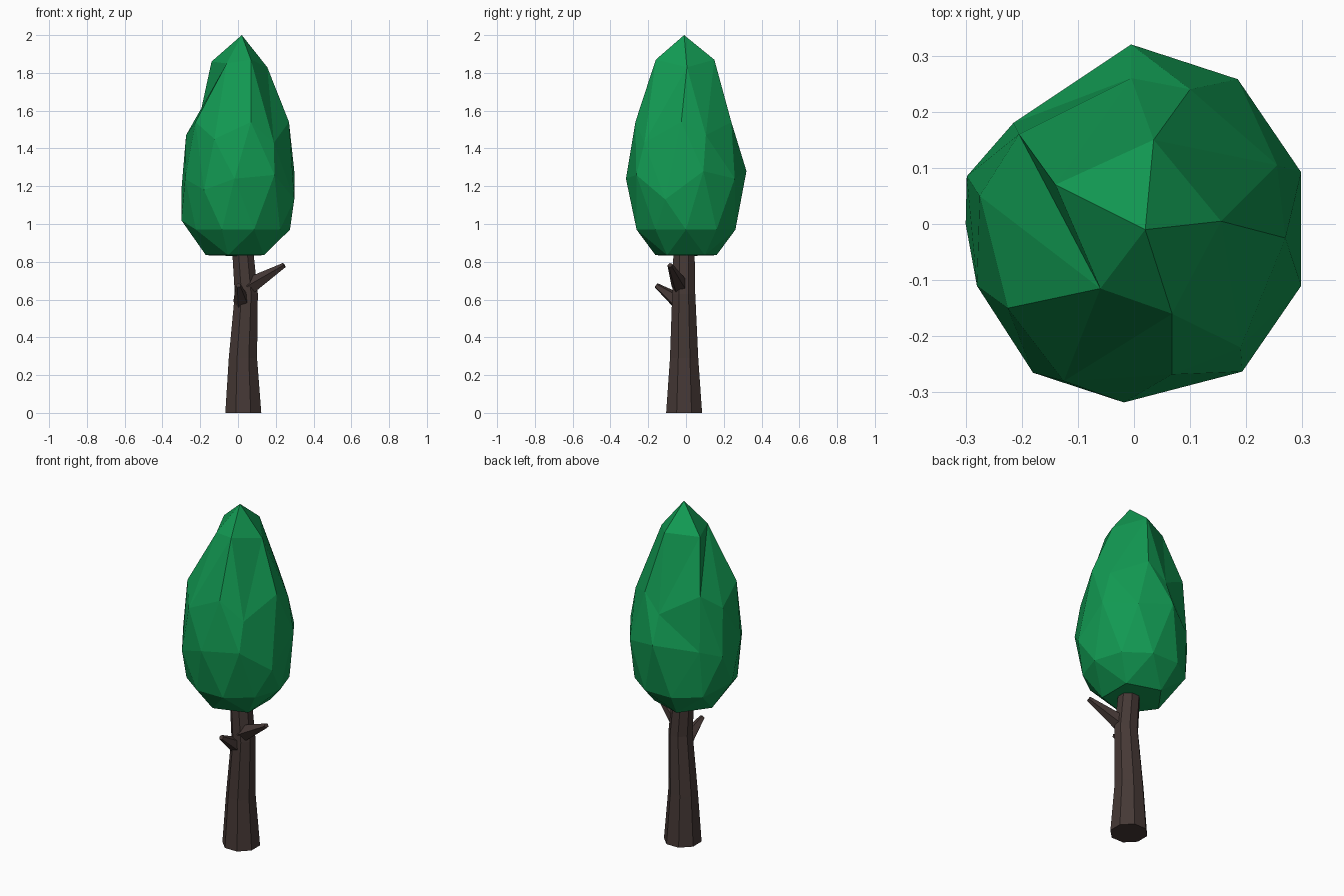
import bpy, bmesh
from math import atan2, tau, cos, sin, radians
from mathutils import Vector

if "Cube" in bpy.data.objects:
    bpy.data.objects.remove(bpy.data.objects["Cube"])


def material(name, color):
    m = bpy.data.materials.new(name)
    m.diffuse_color = (*color, 1)
    m.use_nodes = True
    m.node_tree.nodes["Principled BSDF"].inputs["Base Color"].default_value = m.diffuse_color
    return m


def finish(bm, name, mat):
    bmesh.ops.recalc_face_normals(bm, faces=bm.faces)
    me = bpy.data.meshes.new(name)
    bm.to_mesh(me)
    bm.free()
    ob = bpy.data.objects.new(name, me)
    bpy.context.collection.objects.link(ob)
    me.materials.append(mat)


def tube(name, path, sides, mat):
    """Loft a polygonal tube through (centre, radius, axis) stations."""
    bm = bmesh.new()
    loops = []
    for centre, radius, axis in path:
        q = Vector(axis).to_track_quat('Z', 'Y')
        loops.append([bm.verts.new(Vector(centre) + q @ Vector(
            (radius * cos(tau * (i + .5) / sides), radius * sin(tau * (i + .5) / sides), 0)))
            for i in range(sides)])
    for a, b in zip(loops, loops[1:]):
        for i in range(sides):
            j = (i + 1) % sides
            bm.faces.new((a[i], a[j], b[j], b[i]))
    bm.faces.new(loops[0][::-1])
    bm.faces.new(loops[-1])
    finish(bm, name, mat)


def polar(start, count, r, z):
    return [(r * cos(radians(start + 360 * i / count)),
             r * sin(radians(start + 360 * i / count)), z) for i in range(count)]


bark = material("bark", (.06, .04, .036))
leaf = material("leaf", (.006, .32, .085))

# Trunk
UP = (0, 0, 1)
tube("trunk", [((.028, -.01, 0), .103, UP), ((.026, -.01, .29), .081, UP),
               ((.044, -.012, .63), .066, UP), ((.02, -.01, .92), .059, UP)], 8, bark)

# Broken branch stubs
for name, a, b, r in (("right_branch", (.06, -.03, .67), (.245, -.085, .782), .048),
                      ("front_branch", (.02, -.04, .59), (.002, -.158, .675), .045)):
    d = Vector(b) - Vector(a)
    tube(name, [(a, r, d), (b, .014, d)], 5, bark)

# Crown: icosphere whose rings are pulled to an irregular teardrop
lower = polar(0, 10, .275, .97)
lower[5] = (-.30, 0, 1.02)
rings = [
    [(.02, -.01, 2.0)],
    [(.155, .005, 1.83), (.035, .15, 1.87), (-.14, .07, 1.86), (-.06, -.115, 1.85), (.068, -.16, 1.87)],
    [(.27, -.025, 1.54), (.255, .105, 1.47), (.1, .24, 1.54), (-.005, .26, 1.44), (-.205, .16, 1.56),
     (-.275, .05, 1.47), (-.225, -.15, 1.54), (-.125, -.28, 1.45), (.068, -.268, 1.54), (.19, -.22, 1.43)],
    [(.298, .092, 1.28), (.185, .258, 1.24), (-.005, .32, 1.28), (-.215, .18, 1.24), (-.298, .085, 1.2),
     (-.28, -.11, 1.24), (-.18, -.265, 1.18), (-.018, -.318, 1.24), (.193, -.263, 1.26), (.298, -.11, 1.13)],
    lower,
    polar(36, 5, .17, .835),
    [(0, 0, .83)],
]
bm = bmesh.new()
bmesh.ops.create_icosphere(bm, subdivisions=2, radius=1)
order = sorted(bm.verts, key=lambda v: -v.co.z)
grid, start = [], 0
for ring in rings:
    group = order[start:start + len(ring)]
    start += len(ring)
    group.sort(key=lambda v: (atan2(v.co.y, v.co.x) + .1) % tau)
    grid.append(group)
for group, ring in zip(grid, rings):
    for v, p in zip(group, ring):
        v.co = p
# Turn one edge to form the crease near the tip
crease = bm.edges.get((grid[1][2], grid[2][5]))
if crease:
    bmesh.ops.rotate_edges(bm, edges=[crease], use_ccw=False)
finish(bm, "crown", leaf)
